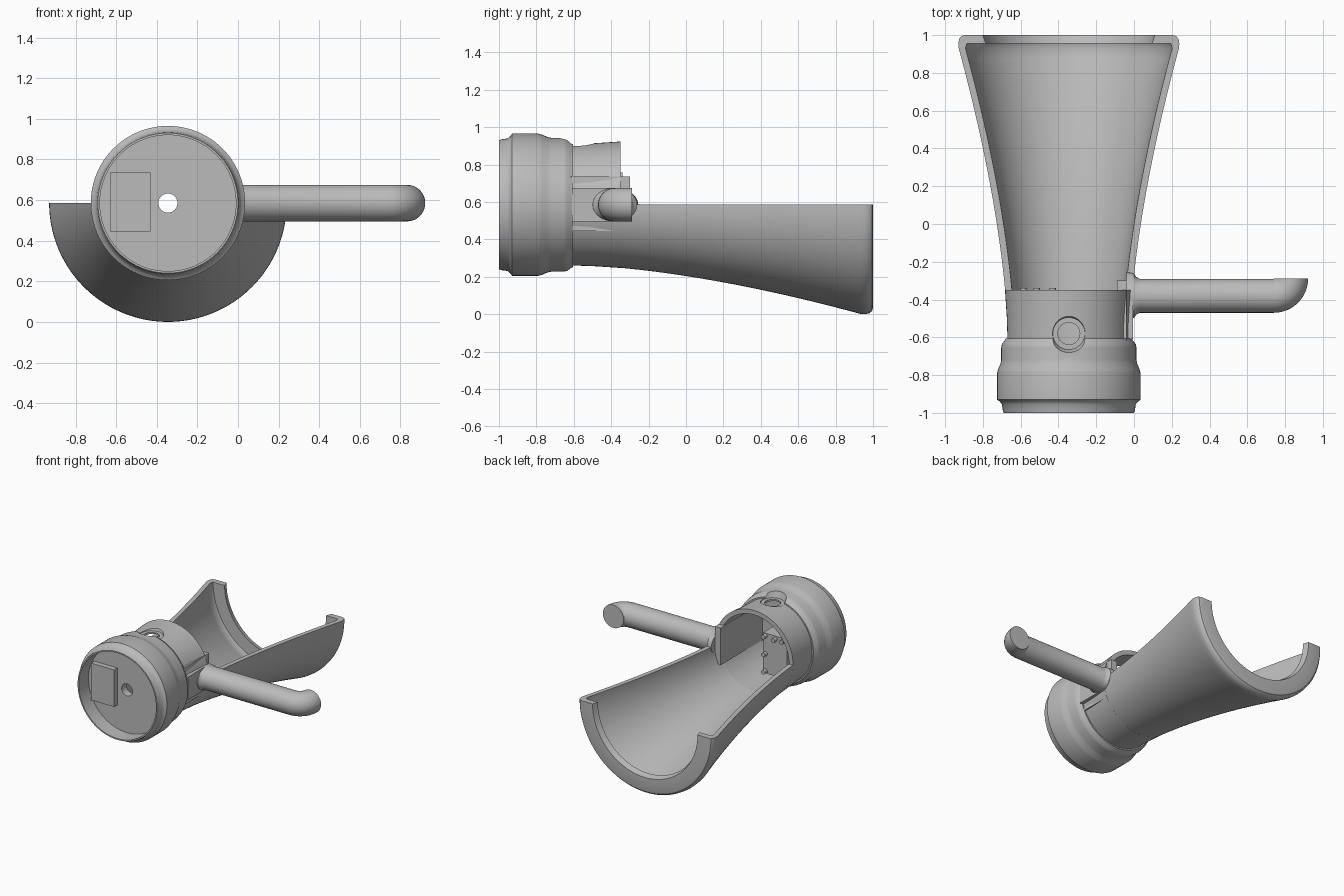
import bpy, bmesh, math
from mathutils import Vector

cube = bpy.data.objects.get("Cube")
if cube:
    bpy.data.objects.remove(cube, do_unlink=True)

AX, AZ = -0.345, 0.585   # main axis, running along y

grey = bpy.data.materials.new("plain_grey")
grey.use_nodes = True
grey.diffuse_color = (0.5, 0.5, 0.5, 1)
grey.node_tree.nodes["Principled BSDF"].inputs["Base Color"].default_value = (0.5, 0.5, 0.5, 1)


def finish(name, bm, smooth=True):
    bmesh.ops.recalc_face_normals(bm, faces=bm.faces)
    mesh = bpy.data.meshes.new(name)
    bm.to_mesh(mesh)
    bm.free()
    mesh.materials.append(grey)
    ob = bpy.data.objects.new(name, mesh)
    bpy.context.collection.objects.link(ob)
    if smooth:
        shade(ob)
    return ob


def activate(ob):
    bpy.ops.object.select_all(action='DESELECT')
    ob.select_set(True)
    bpy.context.view_layer.objects.active = ob


def shade(ob):
    activate(ob)
    bpy.ops.object.shade_smooth_by_angle(angle=math.radians(32))


def loft(bm, rings, closed):
    pairs = list(zip(rings, rings[1:]))
    if closed:
        pairs.append((rings[-1], rings[0]))
    n = len(rings[0])
    for a, b in pairs:
        for i in range(n):
            j = (i + 1) % n
            bm.faces.new((a[i], a[j], b[j], b[i]))
    if not closed:
        bm.faces.new(rings[0])
        bm.faces.new(rings[-1])


def revolve(name, profile, start=0.0, sweep=math.tau, steps=96, smooth=True):
    """Spin a closed (y, radius) profile around the main axis."""
    bm = bmesh.new()
    full = sweep > 6.28
    rings = []
    for k in range(steps if full else steps + 1):
        a = start + sweep * k / steps
        rings.append([bm.verts.new((AX + r * math.cos(a), y, AZ + r * math.sin(a)))
                      for y, r in profile])
    loft(bm, rings, full)
    return finish(name, bm, smooth)


def box(name, lo, hi):
    bm = bmesh.new()
    bmesh.ops.create_cube(bm, size=1)
    for v in bm.verts:
        v.co = Vector([l + (c + 0.5) * (h - l) for c, l, h in zip(v.co, lo, hi)])
    return finish(name, bm, False)


def cone(name, centre, r1, r2, depth, axis='Z', segments=48):
    bm = bmesh.new()
    bmesh.ops.create_cone(bm, cap_ends=True, segments=segments,
                          radius1=r1, radius2=r2, depth=depth)
    for v in bm.verts:
        if axis == 'Y':
            v.co = Vector((v.co.x, v.co.z, v.co.y))
        v.co += Vector(centre)
    return finish(name, bm)


# Collar with recessed front wall, centre hole and short rear tube
collar = revolve("collar", [
    (-1, 0.335), (-1, 0.345), (-0.985, 0.35), (-0.955, 0.354), (-0.94, 0.366),
    (-0.93, 0.38), (-0.79, 0.38), (-0.77, 0.375), (-0.74, 0.362), (-0.72, 0.358),
    (-0.655, 0.358), (-0.635, 0.354), (-0.615, 0.338), (-0.605, 0.335), (-0.605, 0.325),
    (-0.5, 0.328), (-0.35, 0.338), (-0.35, 0.303), (-0.82, 0.295), (-0.82, 0.047),
    (-0.88, 0.047), (-0.88, 0.335)], smooth=False)

# Button hole with a dished seat in the top of the collar
for r1, r2, z0, z1 in ((0.085, 0.12, 0.895, 1.0), (0.058, 0.058, 0.75, 1.1)):
    cutter = cone("button_cutter", (AX, -0.58, (z0 + z1) / 2), r1, r2, z1 - z0)
    cutter.hide_render = True
    mod = collar.modifiers.new("cut", 'BOOLEAN')
    mod.operation, mod.object, mod.solver = 'DIFFERENCE', cutter, 'EXACT'
    activate(collar)
    bpy.ops.object.modifier_apply(modifier=mod.name)
    bpy.data.objects.remove(cutter, do_unlink=True)
shade(collar)


# Open flared half horn with an inward lip at its wide end
def flare(y):
    return 0.323 + 0.26 * ((y + 0.6) / 1.53) ** 1.6


ys = [-0.36 + 1.29 * i / 24 for i in range(25)]
outer = [(y, flare(y)) for y in ys]
lip = [(0.955, 0.585), (0.98, 0.581), (0.995, 0.568), (1, 0.55),
       (1, 0.455), (0.955, 0.44), (0.955, 0.54)]
inner = [(y, flare(y) - 0.036) for y in reversed(ys)]
revolve("half_horn", outer + lip + inner, math.pi, math.pi, 64)

# Side handle: straight bar, short elbow, flat end
HY, R = -0.38, 0.09
path = [(-0.04, HY, 0, 0.125), (0.0, HY, 0, 0.118), (0.012, HY, 0, 0.1),
        (0.03, HY, 0, R), (0.74, HY, 0, R)]
for i in range(1, 13):
    a = math.pi / 2 * i / 12
    path.append((0.74 + 0.092 * math.sin(a), HY + 0.092 * (1 - math.cos(a)), a, R))
bm = bmesh.new()
rings = []
for x, y, turn, wide in path:
    ring = []
    for k in range(40):
        t = math.tau * k / 40
        side = wide * math.cos(t)
        ring.append(bm.verts.new((x - side * math.sin(turn), y + side * math.cos(turn),
                                  AZ + R * math.sin(t))))
    rings.append(ring)
loft(bm, rings, False)
finish("side_handle", bm)

# Handle mounting block and inner backing plate
box("handle_mount", (-0.05, -0.61, 0.495), (-0.005, -0.4, 0.675))
box("inner_plate", (-0.09, -0.83, 0.445), (-0.04, -0.3, 0.735))

# Raised front panel and the module behind it
box("front_panel", (-0.63, -0.92, 0.445), (-0.43, -0.87, 0.735))
box("rear_module", (-0.615, -0.83, 0.445), (-0.41, -0.37, 0.76))

# Small pins on the module
for x, z in ((-0.43, 0.74), (-0.515, 0.735), (-0.585, 0.74), (-0.43, 0.6), (-0.43, 0.465)):
    cone("module_pin", (x, -0.36, z), 0.017, 0.017, 0.04, 'Y', 16)
